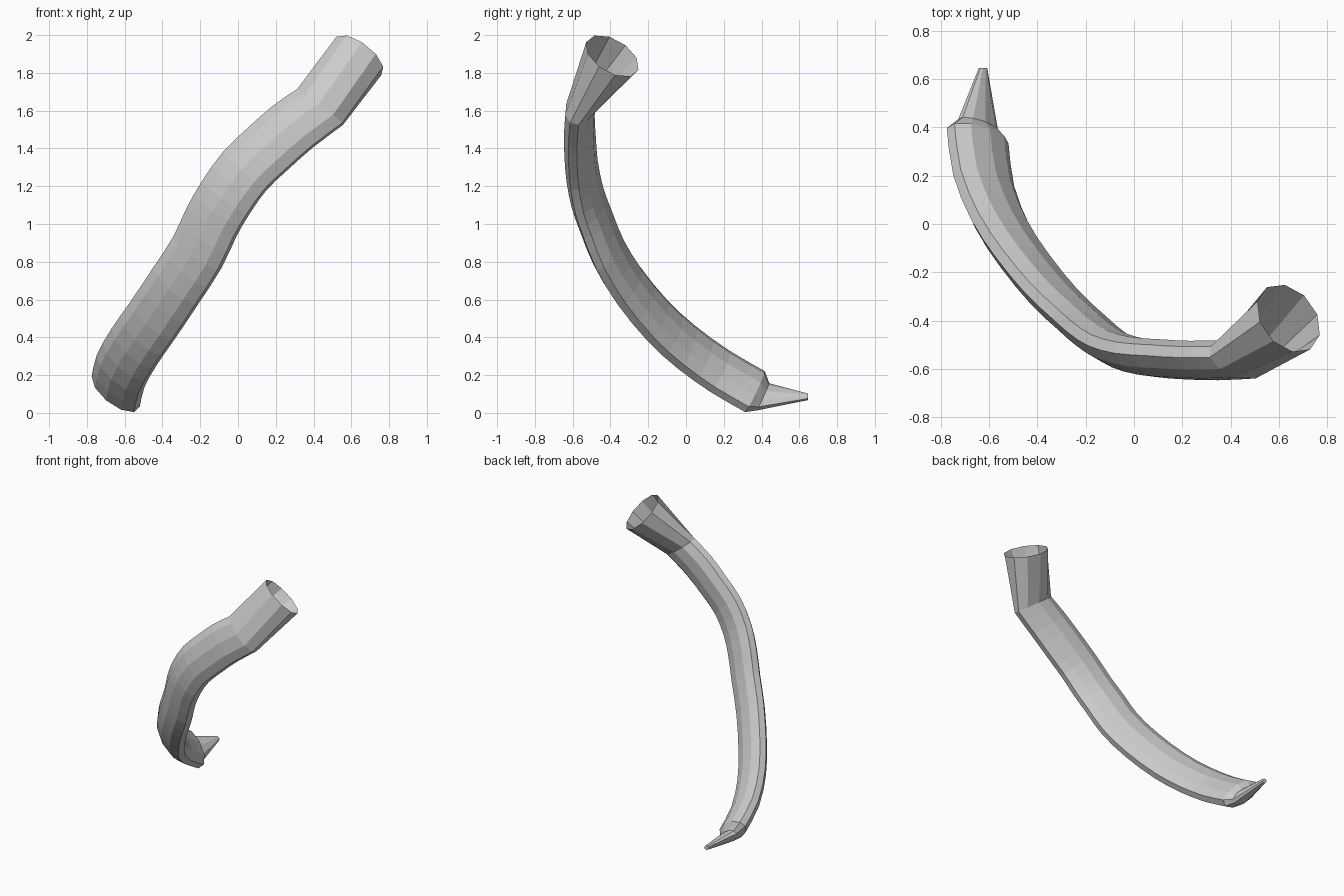
import bpy, bmesh, math
from mathutils import Vector

if "Cube" in bpy.data.objects:
    bpy.data.objects.remove(bpy.data.objects["Cube"])

SIDES = 10
WIDE = Vector((0.73, -0.25, -0.63))   # broad axis of the flattened section

def ring(bm, centre, tangent, a, b, wide=WIDE):
    t = Vector(tangent).normalized()
    w = (wide - t * wide.dot(t)).normalized()
    n = t.cross(w)
    verts = []
    for k in range(SIDES):
        ang = math.radians(18 + 360 / SIDES * k)
        verts.append(bm.verts.new(Vector(centre) + w * a * math.cos(ang) + n * b * math.sin(ang)))
    return verts

def loft(name, sections, cap_end=False):
    bm = bmesh.new()
    rings = [ring(bm, *s) for s in sections]
    for r, s in zip(rings, rings[1:]):
        for i in range(SIDES):
            j = (i + 1) % SIDES
            bm.faces.new((r[i], r[j], s[j], s[i]))
    if cap_end:
        bm.faces.new(rings[-1])
    bmesh.ops.recalc_face_normals(bm, faces=bm.faces)
    me = bpy.data.meshes.new(name)
    bm.to_mesh(me)
    bm.free()
    ob = bpy.data.objects.new(name, me)
    bpy.context.collection.objects.link(ob)
    return ob

def refine(pts):
    """Add a Catmull-Rom midpoint to every span."""
    out = []
    for i in range(len(pts) - 1):
        p0, p3 = pts[max(i - 1, 0)], pts[min(i + 2, len(pts) - 1)]
        out += [pts[i], (9 * (pts[i] + pts[i + 1]) - p0 - p3) / 16]
    return out + [pts[-1]]

# Centre line of the curved body, from the socket joint down to the foot
path = refine([Vector(p) for p in (
    (.435, -.56, 1.62), (.29, -.565, 1.515), (.16, -.56, 1.40), (.035, -.55, 1.28),
    (-.065, -.522, 1.14), (-.14, -.475, 1.01), (-.215, -.41, .85), (-.327, -.305, .677),
    (-.45, -.155, .493), (-.55, 0, .35), (-.622, .18, .22), (-.647, .365, .113))])

# Flared open socket at the top
sections = [((.64, -.39, 1.89), (-.55, -.44, -.71), .157, .157)]
# Flattened curved body; its first ring is mitred towards the socket
last = len(path) - 1
for i, p in enumerate(path):
    tangent = path[min(i + 1, last)] - path[max(i - 1, 0)]
    blend = max(0, 1 - i / 4)
    tangent = tangent.normalized().lerp(Vector((-.62, -.12, -.78)), blend)
    wide = WIDE.lerp(Vector((.79, -.2, -.57)), blend)
    sections.append((p, tangent, .16, .076, wide))
# Shoulder and narrow tip at the foot
sections.append(((-.645, .41, .085), (0, .9, -.4), .105, .045))
sections.append(((-.625, .645, .085), (0, 1, 0), .02, .016))

loft("curved_sheath", sections, cap_end=True)
